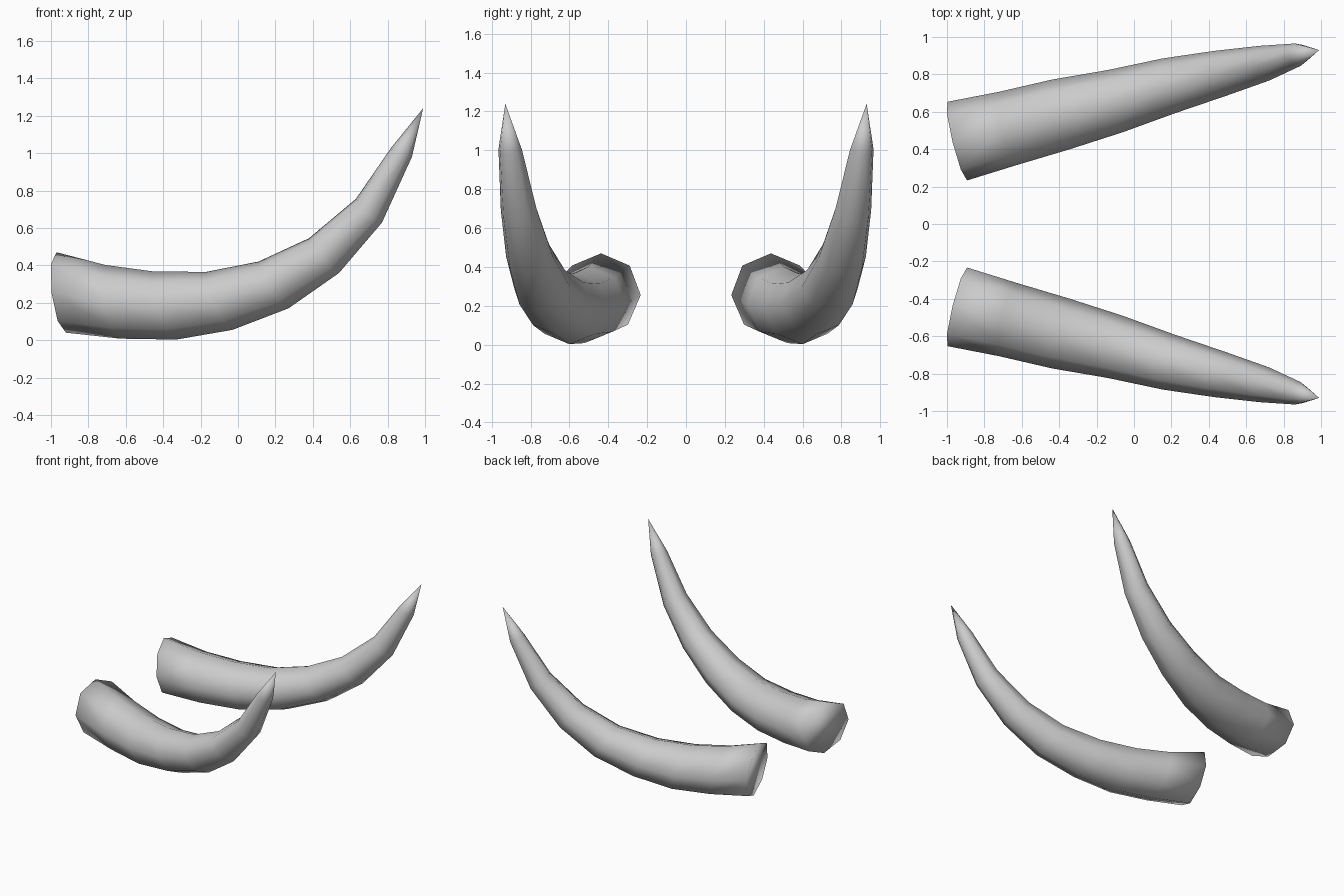
import bpy, bmesh, math
from mathutils import Vector

cube = bpy.data.objects.get("Cube")
if cube:
    bpy.data.objects.remove(cube, do_unlink=True)

# Single light grey colour
grey = bpy.data.materials.new("light grey")
grey.use_nodes = True
colour = (0.6, 0.6, 0.6, 1)
grey.diffuse_color = colour
grey.node_tree.nodes["Principled BSDF"].inputs["Base Color"].default_value = colour

SIDES = 8
SPLAY = 0.25  # sideways lean of the horn per unit of length

# Each ring: centre point, then the offset (x, z) from centre to its upper edge
RINGS = [
    ((-0.945, 0.443, 0.255), (-0.025, 0.215)),
    ((-0.67, 0.512, 0.205), (-0.04, 0.197)),
    ((-0.39, 0.586, 0.185), (-0.06, 0.182)),
    ((-0.10, 0.657, 0.21), (-0.07, 0.155)),
    ((0.19, 0.74, 0.295), (-0.08, 0.125)),
    ((0.46, 0.805, 0.452), (-0.08, 0.093)),
    ((0.70, 0.86, 0.692), (-0.07, 0.063)),
    ((0.875, 0.905, 1.005), (-0.055, 0.025)),
]
TIP = (0.99, 0.93, 1.24)


def build_horn(name, mirror):
    """Octagonal rings bridged into a curved horn, closed at base and tip."""
    bm = bmesh.new()
    side_dir = Vector((-SPLAY, 1, 0)).normalized()
    loops = []
    for centre, (ux, uz) in RINGS:
        up = Vector((ux, ux * SPLAY, uz))
        side = side_dir * up.length
        loop = []
        for i in range(SIDES):
            a = math.tau * i / SIDES
            p = Vector(centre) + up * math.cos(a) + side * math.sin(a)
            loop.append(bm.verts.new((p.x, p.y * mirror, p.z)))
        loops.append(loop)
    tip = bm.verts.new((TIP[0], TIP[1] * mirror, TIP[2]))

    bm.faces.new(loops[0])
    for i in range(SIDES):
        j = (i + 1) % SIDES
        for a, b in zip(loops, loops[1:]):
            bm.faces.new((a[i], a[j], b[j], b[i]))
        bm.faces.new((loops[-1][i], loops[-1][j], tip))
    bmesh.ops.recalc_face_normals(bm, faces=bm.faces)
    for face in bm.faces:
        face.smooth = True

    mesh = bpy.data.meshes.new(name)
    bm.to_mesh(mesh)
    bm.free()
    mesh.materials.append(grey)
    obj = bpy.data.objects.new(name, mesh)
    bpy.context.collection.objects.link(obj)


build_horn("back_horn", 1)
build_horn("front_horn", -1)
